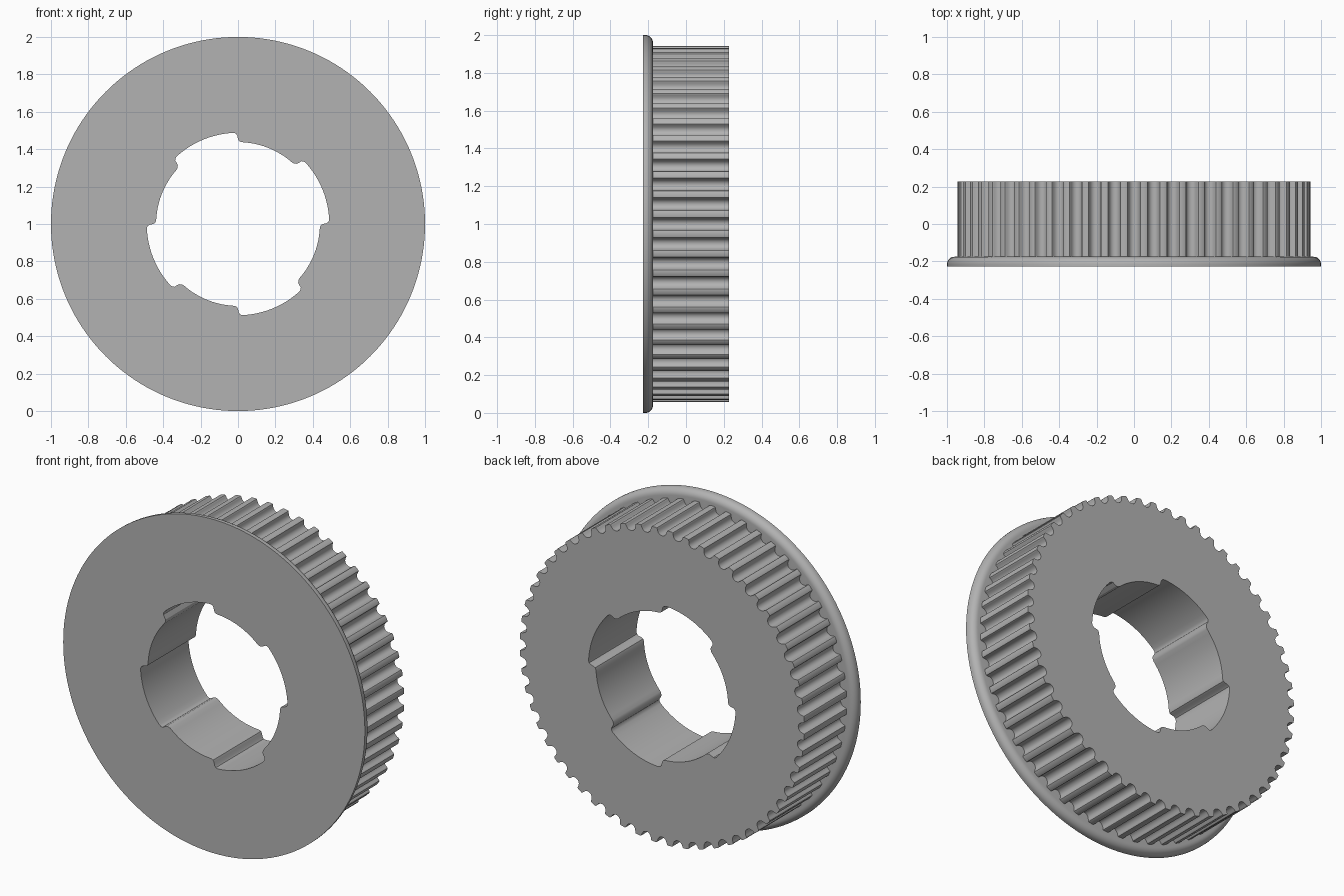
import bpy, bmesh, math

if "Cube" in bpy.data.objects:
    bpy.data.objects.remove(bpy.data.objects["Cube"])

TEETH = 56
R_TOOTH = 0.944
Y_FRONT, Y_SHELF, Y_BACK = -0.227, -0.175, 0.227
FILLET = 0.04

# Half of one belt groove: (sideways offset, depth)
GROOVE = [(0.040, 0.0), (0.0348, 0.002), (0.0322, 0.007), (0.0311, 0.0128),
          (0.0294, 0.0184), (0.0271, 0.0238), (0.0243, 0.029), (0.0193, 0.0342),
          (0.0134, 0.038), (0.0068, 0.0403), (0.0, 0.041)]


def polar(r, degrees):
    a = math.radians(degrees)
    return r * math.cos(a), r * math.sin(a)


def tooth_outline():
    pts = []
    full = [(-s, d) for s, d in GROOVE] + [(s, d) for s, d in reversed(GROOVE[:-1])]
    for i in range(TEETH):
        base = 360 * i / TEETH
        for s, d in full:
            pts.append(polar(R_TOOTH - d, base + math.degrees(s / R_TOOTH)))
        pts.append(polar(R_TOOTH, base + 180 / TEETH))
    return pts


def bore_outline():
    # Four wide pockets alternate with four narrow lands, rounded at the steps
    quarter = [(0, 0.455), (0.5, 0.473), (1.4, 0.484), (3, 0.488)]
    quarter += [(3 + 3.25 * k, 0.488) for k in range(1, 13)]
    quarter += [(43.6, 0.485), (44.6, 0.478), (45.1, 0.464), (45.7, 0.450), (47, 0.442)]
    quarter += [(48.5 + 3.25 * k, 0.438) for k in range(13)]
    quarter += [(89.2, 0.443)]
    return [polar(r, a + 90 * q) for q in range(4) for a, r in quarter]


def circle(r, n=160):
    return [polar(r, 360 * i / n) for i in range(n)]


bm = bmesh.new()


def ring(outline, y):
    return [bm.verts.new((x, y, z + 1)) for x, z in outline]


def wall(a, b):
    n = len(a)
    for i in range(n):
        j = (i + 1) % n
        bm.faces.new((a[i], a[j], b[j], b[i]))


def cap(outer, inner, direction):
    edges = []
    for loop in (outer, inner):
        for i, v in enumerate(loop):
            edges.append(bm.edges.get((v, loop[(i + 1) % len(loop)])))
    bmesh.ops.triangle_fill(bm, edges=edges, use_beauty=True, normal=(0, direction, 0))


# Flange rim with a rounded rear edge
rim = [ring(circle(1.0), Y_FRONT)]
for k in range(9):
    a = math.pi / 2 * k / 8
    rim.append(ring(circle(1 - FILLET + FILLET * math.cos(a)),
                    Y_SHELF - FILLET + FILLET * math.sin(a)))
for a, b in zip(rim, rim[1:]):
    wall(a, b)

# Grooved belt surface
tooth_front, tooth_back = (ring(tooth_outline(), y) for y in (Y_SHELF, Y_BACK))
wall(tooth_front, tooth_back)

# Stepped bore
bore_front, bore_back = (ring(bore_outline(), y) for y in (Y_FRONT, Y_BACK))
wall(bore_front, bore_back)

# Flat faces: flange front, flange shelf, rear
cap(rim[0], bore_front, -1)
cap(rim[-1], tooth_front, 1)
cap(tooth_back, bore_back, 1)
bmesh.ops.recalc_face_normals(bm, faces=bm.faces)

mesh = bpy.data.meshes.new("toothed_pulley")
bm.to_mesh(mesh)
bm.free()
pulley = bpy.data.objects.new("toothed_pulley", mesh)
bpy.context.collection.objects.link(pulley)

grey = bpy.data.materials.new("grey")
grey.diffuse_color = (0.45, 0.45, 0.45, 1)
grey.use_nodes = True
grey.node_tree.nodes["Principled BSDF"].inputs["Base Color"].default_value = grey.diffuse_color
mesh.materials.append(grey)

bpy.context.view_layer.objects.active = pulley
pulley.select_set(True)
bpy.ops.object.shade_smooth_by_angle(angle=math.radians(30))
